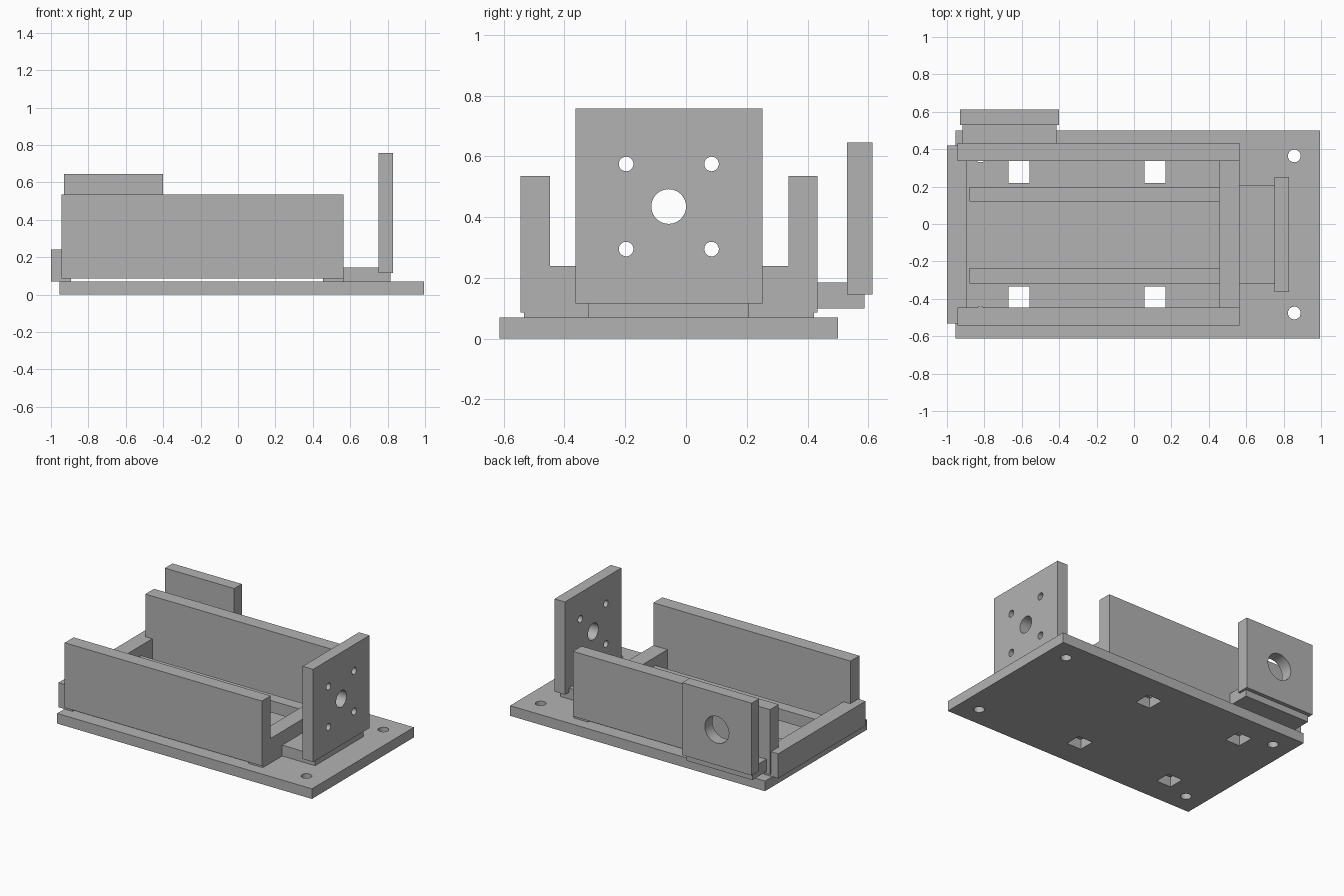
import bpy, math

if "Cube" in bpy.data.objects:
    bpy.data.objects.remove(bpy.data.objects["Cube"])

grey = bpy.data.materials.new("plain grey")
grey.diffuse_color = (0.45, 0.45, 0.45, 1)
grey.use_nodes = True
grey.node_tree.nodes["Principled BSDF"].inputs["Base Color"].default_value = grey.diffuse_color


def box(name, x, y, z):
    """Axis-aligned box from (min, max) pairs."""
    v = [(a, b, c) for a in x for b in y for c in z]
    f = [(0, 1, 3, 2), (4, 6, 7, 5), (0, 4, 5, 1),
         (2, 3, 7, 6), (0, 2, 6, 4), (1, 5, 7, 3)]
    me = bpy.data.meshes.new(name)
    me.from_pydata(v, [], f)
    me.materials.append(grey)
    ob = bpy.data.objects.new(name, me)
    bpy.context.collection.objects.link(ob)
    return ob


def cut(ob, cutter):
    cutter.hide_render = True
    m = ob.modifiers.new("hole", 'BOOLEAN')
    m.operation, m.solver, m.object = 'DIFFERENCE', 'EXACT', cutter
    bpy.context.view_layer.objects.active = ob
    bpy.ops.object.modifier_apply(modifier=m.name)
    bpy.data.objects.remove(cutter)


def drill(ob, centre, r, axis):
    rot = {'x': (0, math.pi / 2, 0), 'y': (math.pi / 2, 0, 0), 'z': (0, 0, 0)}[axis]
    bpy.ops.mesh.primitive_cylinder_add(vertices=40, radius=r, depth=0.25,
                                        location=centre, rotation=rot)
    c = bpy.context.object
    c.data.materials.append(grey)
    cut(ob, c)


# Base plate with four bolt holes and four square slots
base = box("base_plate", (-0.955, 0.995), (-0.613, 0.501), (0, 0.07))
for x in (-0.82, 0.857):
    for y in (-0.476, 0.364):
        drill(base, (x, y, 0.035), 0.034, 'z')
for x in (-0.67, 0.057):
    for y in ((-0.446, -0.334), (0.22, 0.337)):
        cut(base, box("slot_cutter", (x, x + 0.112), y, (-0.1, 0.2)))

# Side walls, raised slightly off the base
for side, y in (("front", (-0.544, -0.447)), ("back", (0.337, 0.432))):
    box(side + "_wall", (-0.945, 0.563), y, (0.086, 0.535))

# End cross bars joining the walls
box("left_cross_bar", (-1.0, -0.892), (-0.533, 0.421), (0.07, 0.24))
box("right_cross_bar", (0.455, 0.563), (-0.533, 0.421), (0.07, 0.24))

# Two inner guide rails
for side, y in (("front", (-0.317, -0.236)), ("back", (0.119, 0.199))):
    box(side + "_rail", (-0.88, 0.455), y, (0.098, 0.18))

# End mount: foot and upright plate with shaft hole and four screw holes
box("end_mount_foot", (0.563, 0.815), (-0.321, 0.208), (0.07, 0.145))
end_plate = box("end_mount_plate", (0.75, 0.83), (-0.364, 0.251), (0.116, 0.757))
drill(end_plate, (0.79, -0.057, 0.435), 0.057, 'x')
for y in (-0.197, 0.084):
    for z in (0.295, 0.575):
        drill(end_plate, (0.79, y, z), 0.024, 'x')

# Side mount: foot and upright plate with one large hole
box("side_mount_foot", (-0.918, -0.415), (0.432, 0.587), (0.1, 0.185))
side_plate = box("side_mount_plate", (-0.931, -0.4), (0.53, 0.613), (0.145, 0.645))
drill(side_plate, (-0.665, 0.57, 0.39), 0.092, 'y')

# Smooth hole walls, keep all box edges sharp
bpy.ops.object.select_all(action='DESELECT')
for ob in (base, end_plate, side_plate):
    ob.select_set(True)
bpy.context.view_layer.objects.active = base
bpy.ops.object.shade_smooth_by_angle(angle=math.radians(30))
